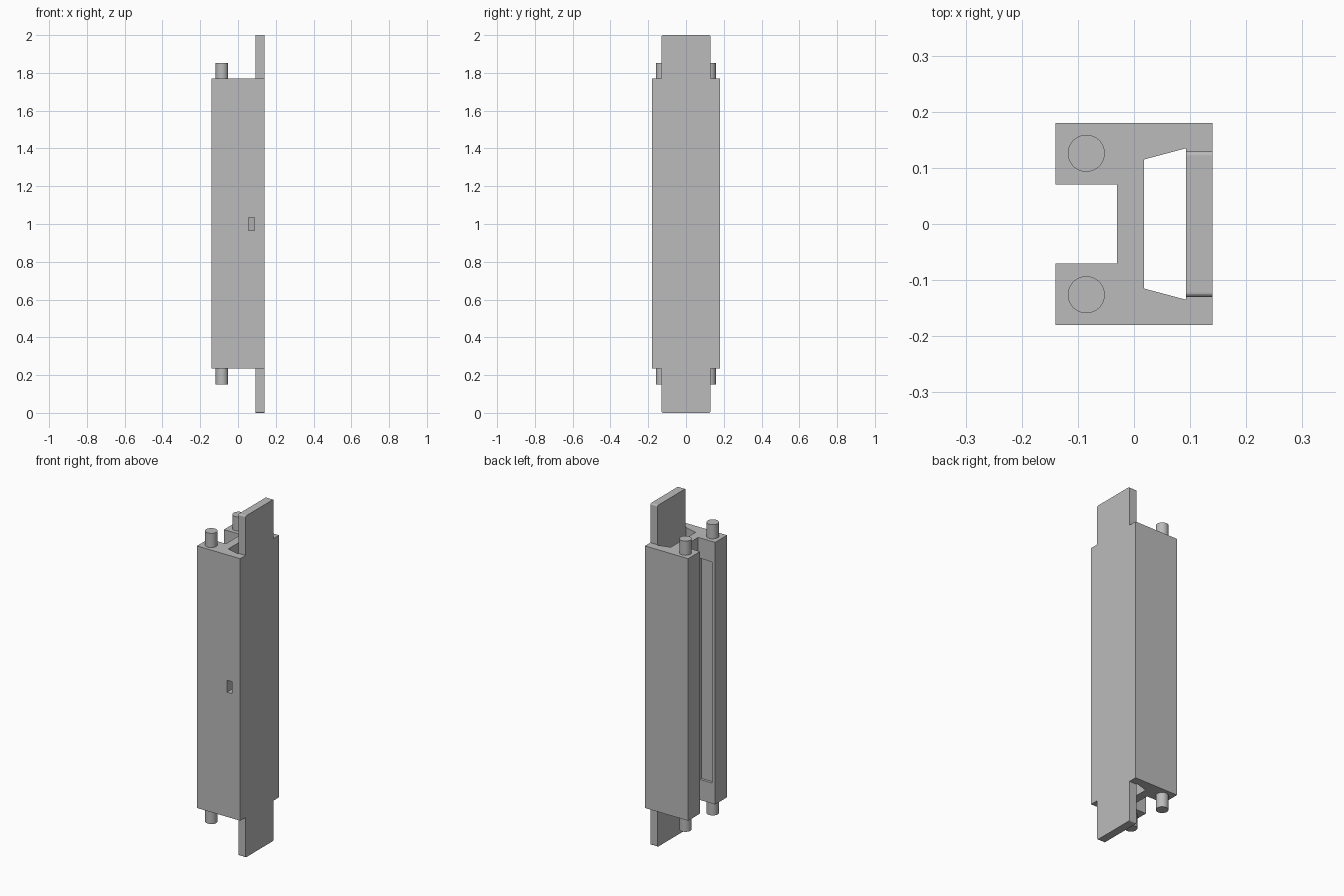
import bpy, bmesh
from mathutils import Vector

cube = bpy.data.objects.get("Cube")
if cube:
    bpy.data.objects.remove(cube, do_unlink=True)

grey = bpy.data.materials.new("plain grey")
grey.use_nodes = True
grey.diffuse_color = (0.5, 0.5, 0.5, 1)
grey.node_tree.nodes["Principled BSDF"].inputs["Base Color"].default_value = (0.5, 0.5, 0.5, 1)

BOTTOM, TOP = 0.235, 1.77


def prism(name, outline, z0, z1):
    """Extrude an outline in x and y from z0 to z1."""
    bm = bmesh.new()
    face = bm.faces.new([bm.verts.new((x, y, z0)) for x, y in outline])
    ext = bmesh.ops.extrude_face_region(bm, geom=[face])
    verts = [v for v in ext["geom"] if isinstance(v, bmesh.types.BMVert)]
    bmesh.ops.translate(bm, verts=verts, vec=Vector((0, 0, z1 - z0)))
    bmesh.ops.recalc_face_normals(bm, faces=bm.faces)
    mesh = bpy.data.meshes.new(name)
    bm.to_mesh(mesh)
    bm.free()
    obj = bpy.data.objects.new(name, mesh)
    bpy.context.scene.collection.objects.link(obj)
    mesh.materials.append(grey)
    return obj


def rect(x0, x1, y0, y1):
    return [(x0, y0), (x1, y0), (x1, y1), (x0, y1)]


def cut(target, cutter):
    mod = target.modifiers.new("cut", "BOOLEAN")
    mod.operation = "DIFFERENCE"
    mod.solver = "EXACT"
    mod.object = cutter
    cutter.hide_render = True
    cutter.hide_viewport = True
    cutter.display_type = "WIRE"


# Body with an open channel along the -x side
half = [(0.14, 0.18), (-0.14, 0.18), (-0.14, 0.07), (-0.03, 0.07)]
body = prism("body", half + [(x, -y) for x, y in reversed(half)], BOTTOM, TOP)

# Tapered cavity running the full height
cut(body, prism("cavity_cutter",
                [(0.018, -0.115), (0.093, -0.135), (0.093, 0.135), (0.018, 0.115)],
                0.1, 1.9))

# Small window in the front wall
cut(body, prism("window_cutter", rect(0.055, 0.088, -0.2, -0.1), 0.965, 1.035))

# Shallow recesses in both channel walls
cut(body, prism("recess_cutter", rect(-0.12, -0.04, -0.085, 0.085), 0.355, 1.65))

# End tabs with softened outer corners
for name, z0, z1 in (("upper_tab", TOP, 2), ("lower_tab", 0, BOTTOM)):
    tab = prism(name, rect(0.093, 0.14, -0.13, 0.13), z0, z1)
    outer = 2 if z1 == 2 else 0
    bm = bmesh.new()
    bm.from_mesh(tab.data)
    corners = [e for e in bm.edges
               if all(abs(v.co.z - outer) < 0.001 for v in e.verts)
               and abs(e.verts[0].co.y - e.verts[1].co.y) < 0.001]
    bmesh.ops.bevel(bm, geom=corners, offset=0.008, segments=4, profile=0.5, affect="EDGES")
    bm.to_mesh(tab.data)
    bm.free()

# Round pegs at both ends of both arms
for side, y in (("front", -0.126), ("back", 0.126)):
    for end, z0, z1 in (("upper", TOP, 1.853), ("lower", 0.15, BOTTOM)):
        bpy.ops.mesh.primitive_cylinder_add(vertices=40, radius=0.033, depth=z1 - z0,
                                            location=(-0.085, y, (z0 + z1) / 2))
        peg = bpy.context.object
        peg.name = f"{end}_{side}_peg"
        peg.data.materials.append(grey)
        bpy.ops.object.shade_smooth_by_angle()
